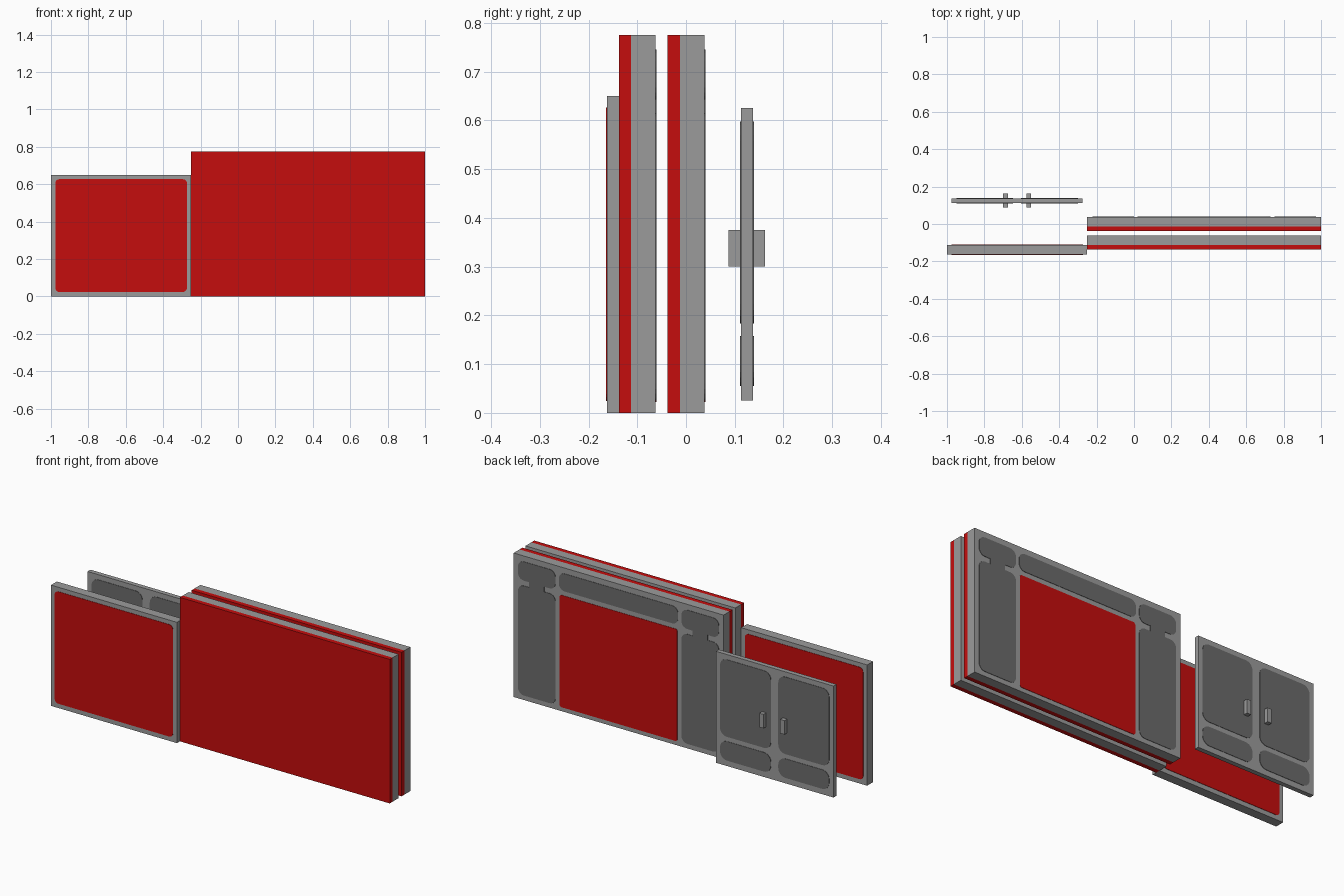
import bpy, bmesh, math

cube = bpy.data.objects.get("Cube")
if cube:
    bpy.data.objects.remove(cube, do_unlink=True)


def material(name, rgb):
    m = bpy.data.materials.new(name)
    m.use_nodes = True
    m.diffuse_color = (*rgb, 1)
    m.node_tree.nodes["Principled BSDF"].inputs["Base Color"].default_value = (*rgb, 1)
    return m


RED = material("red", (0.56, 0.004, 0.004))
GREY = material("light grey", (0.33, 0.33, 0.33))
DARK = material("dark grey", (0.15, 0.15, 0.15))


def finish(name, bm, mat):
    bmesh.ops.recalc_face_normals(bm, faces=bm.faces[:])
    me = bpy.data.meshes.new(name)
    bm.to_mesh(me)
    bm.free()
    me.materials.append(mat)
    ob = bpy.data.objects.new(name, me)
    bpy.context.collection.objects.link(ob)
    return ob


def box(name, x, y, z, mat):
    bm = bmesh.new()
    bmesh.ops.create_cube(bm, size=1)
    for v in bm.verts:
        for i, (lo, hi) in enumerate((x, y, z)):
            v.co[i] = lo if v.co[i] < 0 else hi
    return finish(name, bm, mat)


def plate(name, x, z, y, side, r, mat):
    """Thin rounded panel lying on the plane y, facing side (+1 back, -1 front)."""
    bm = bmesh.new()
    corners = ((x[1] - r, z[1] - r), (x[0] + r, z[1] - r),
               (x[0] + r, z[0] + r), (x[1] - r, z[0] + r))
    verts = []
    for q, (cx, cz) in enumerate(corners):
        for k in range(6):
            a = math.pi / 2 * (q + k / 5)
            verts.append(bm.verts.new((cx + r * math.cos(a), y, cz + r * math.sin(a))))
    face = bm.faces.new(verts)
    out = bmesh.ops.extrude_face_region(bm, geom=[face])
    for g in out["geom"]:
        if isinstance(g, bmesh.types.BMVert):
            g.co.y += 0.002 * side
    return finish(name, bm, mat)


# Two wall sections: red front skin, grey core, panelled back
WX, WZ, MID = (-0.25, 1.0), (0.0, 0.775), 0.375
for label, y in (("front_wall", -0.1375), ("rear_wall", -0.0375)):
    back = y + 0.075
    box(label + "_skin", WX, (y, y + 0.025), WZ, RED)
    box(label + "_core", WX, (y + 0.025, back), WZ, GREY)
    plate(label + "_doorway", (0.025, 0.725), (0.022, 0.625), back, 1, 0.012, RED)
    plate(label + "_top_panel", (0.02, 0.73), (0.65, 0.745), back, 1, 0.035, DARK)
    for s, side in ((1, "left"), (-1, "right")):
        xs = sorted((MID + s * 0.375, MID + s * 0.598))
        plate(f"{label}_{side}_column_panel", xs, (0.025, 0.615), back, 1, 0.035, DARK)
        plate(f"{label}_{side}_corner_panel", xs, (0.643, 0.745), back, 1, 0.035, DARK)
        c = sum(xs) / 2
        plate(f"{label}_{side}_panel_neck", (c - 0.045, c + 0.045), (0.61, 0.648),
              back, 1, 0.004, DARK)

# Window: grey frame with a red pane on both faces
box("window_frame", (-1.0, -0.25), (-0.1625, -0.1125), (0, 0.65), GREY)
for side, y in ((-1, -0.1625), (1, -0.1125)):
    plate("window_pane", (-0.977, -0.273), (0.024, 0.627), y, side, 0.022, RED)

# Double door with four panels and two handles on each face
box("door", (-0.975, -0.275), (0.1125, 0.1375), (0.025, 0.625), GREY)
for side, y in ((-1, 0.1125), (1, 0.1375)):
    for s in (-1, 1):
        xs = sorted((-0.625 + s * 0.022, -0.625 + s * 0.325))
        plate("door_upper_panel", xs, (0.183, 0.598), y, side, 0.04, DARK)
        plate("door_lower_panel", xs, (0.055, 0.158), y, side, 0.042, DARK)
        c = -0.625 + s * 0.0625
        box("door_handle", (c - 0.0125, c + 0.0125),
            sorted((y, y + side * 0.025)), (0.30, 0.375), GREY)
